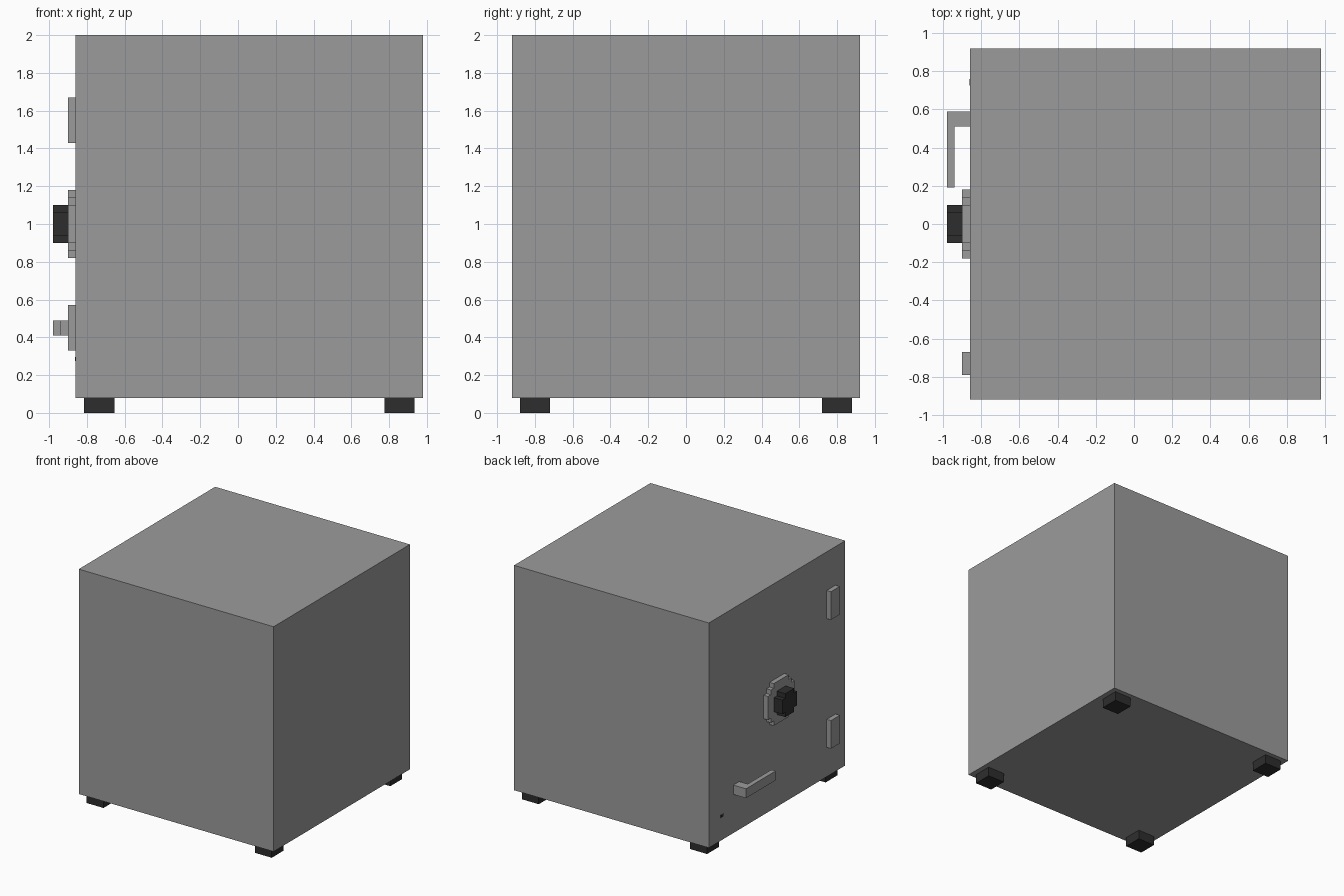
import bpy, bmesh
from mathutils import Vector

if "Cube" in bpy.data.objects:
    bpy.data.objects.remove(bpy.data.objects["Cube"])


def material(name, v):
    m = bpy.data.materials.new(name)
    m.diffuse_color = (v, v, v, 1)
    m.use_nodes = True
    m.node_tree.nodes["Principled BSDF"].inputs["Base Color"].default_value = m.diffuse_color
    return m


steel = material("steel grey", 0.33)
black = material("rubber black", 0.027)


def finish(name, bm, mat):
    bmesh.ops.recalc_face_normals(bm, faces=bm.faces[:])
    me = bpy.data.meshes.new(name)
    bm.to_mesh(me)
    bm.free()
    me.materials.append(mat)
    ob = bpy.data.objects.new(name, me)
    bpy.context.collection.objects.link(ob)
    return ob


def box(name, lo, hi, mat):
    bm = bmesh.new()
    bmesh.ops.create_cube(bm, size=1)
    lo, hi = Vector(lo), Vector(hi)
    for v in bm.verts:
        v.co = [(lo[i] + hi[i]) / 2 + v.co[i] * (hi[i] - lo[i]) for i in range(3)]
    return finish(name, bm, mat)


def prism(name, pts, axis, a, b, mat):
    """Extrude a flat outline along x or z between a and b."""
    bm = bmesh.new()
    co = [(a, p, q) if axis == 'x' else (p, q, a) for p, q in pts]
    face = bm.faces.new([bm.verts.new(c) for c in co])
    ext = bmesh.ops.extrude_face_region(bm, geom=[face])
    d = Vector((b - a, 0, 0)) if axis == 'x' else Vector((0, 0, b - a))
    bmesh.ops.translate(bm, vec=d,
                        verts=[g for g in ext['geom'] if isinstance(g, bmesh.types.BMVert)])
    return finish(name, bm, mat)


def stepped_round(quarter, cz):
    """Mirror a quarter outline into a full stepped circle."""
    pts = []
    for sy, sz in ((1, 1), (-1, 1), (-1, -1), (1, -1)):
        q = quarter if sy * sz > 0 else quarter[::-1]
        pts += [(sy * y, cz + sz * z) for y, z in q]
    return pts


# Safe body
DOOR = -0.86
box("safe_body", (DOOR, -0.92, 0.08), (0.98, 0.92, 2.0), steel)

# Feet
for x in (-0.735, 0.855):
    for y in (-0.8, 0.8):
        box("foot", (x - 0.08, y - 0.08, 0), (x + 0.08, y + 0.08, 0.08), black)

# Hinges
for z in (0.45, 1.55):
    box("hinge", (-0.90, -0.79, z - 0.12), (DOOR, -0.67, z + 0.12), steel)

# Dial plate and knob
plate = [(0.18, 0.10), (0.14, 0.10), (0.14, 0.14), (0.10, 0.14), (0.10, 0.18)]
prism("dial_plate", stepped_round(plate, 1.0), 'x', -0.90, DOOR, steel)
knob = [(0.10, 0.06), (0.06, 0.06), (0.06, 0.10)]
prism("dial_knob", stepped_round(knob, 1.0), 'x', -0.98, -0.90, black)

# L-shaped handle
prism("door_handle", [(DOOR, 0.59), (-0.98, 0.59), (-0.98, 0.19), (-0.94, 0.19),
                      (-0.94, 0.51), (DOOR, 0.51)], 'z', 0.41, 0.49, steel)

# Tiny keyhole on the door
box("keyhole", (DOOR - 0.002, 0.725, 0.275), (DOOR + 0.004, 0.76, 0.297), black)
